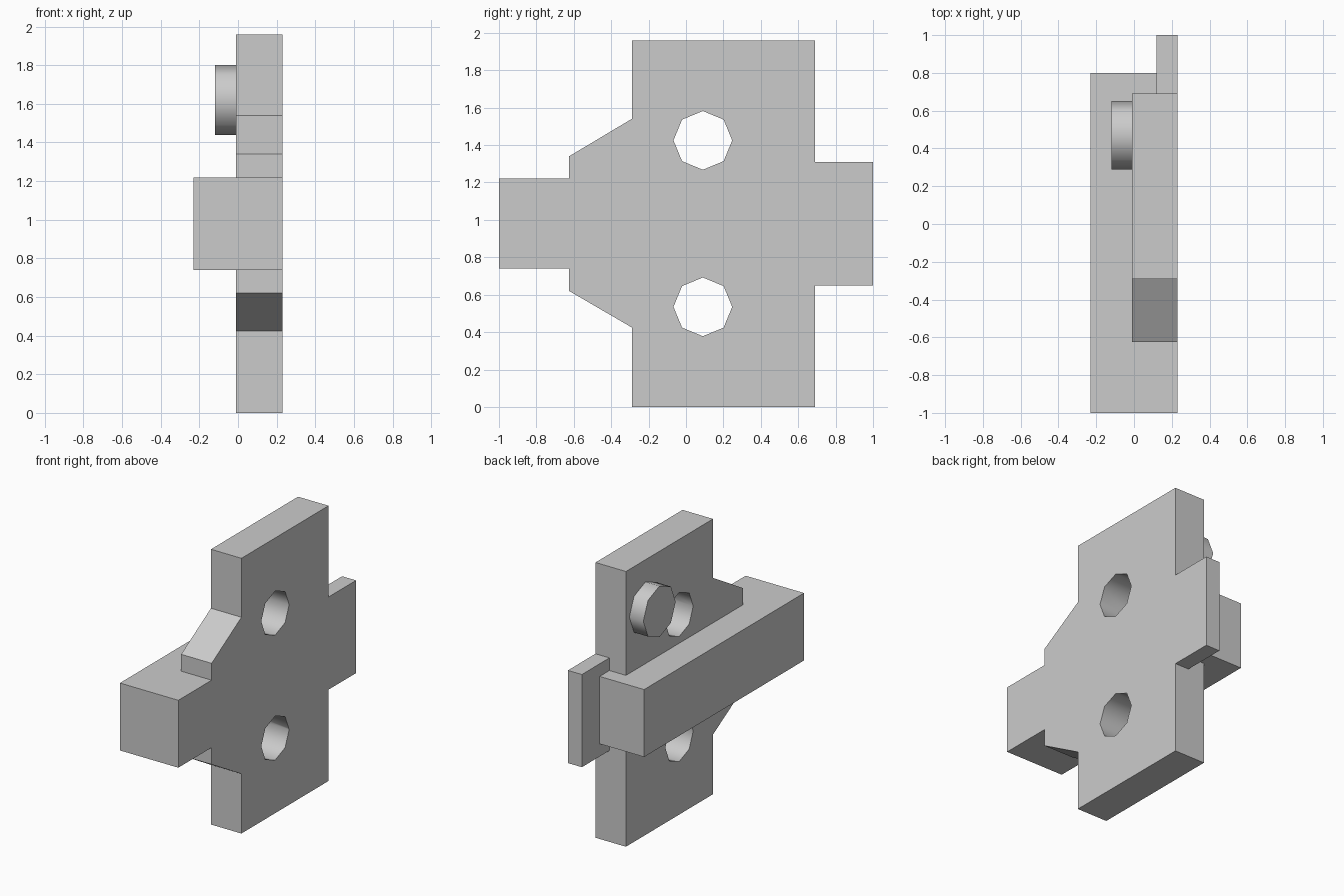
import bpy, bmesh, math

if "Cube" in bpy.data.objects:
    bpy.data.objects.remove(bpy.data.objects["Cube"])


def prism(name, points, offset):
    """Closed flat polygon extruded along an offset vector."""
    bm = bmesh.new()
    face = bm.faces.new([bm.verts.new(p) for p in points])
    ext = bmesh.ops.extrude_face_region(bm, geom=[face], use_keep_orig=True)
    verts = [g for g in ext["geom"] if isinstance(g, bmesh.types.BMVert)]
    bmesh.ops.translate(bm, verts=verts, vec=offset)
    bmesh.ops.recalc_face_normals(bm, faces=bm.faces)
    mesh = bpy.data.meshes.new(name)
    bm.to_mesh(mesh)
    bm.free()
    obj = bpy.data.objects.new(name, mesh)
    bpy.context.collection.objects.link(obj)
    return obj


def octagon(name, y, z, r, x0, x1):
    """Eight-sided cylinder along x."""
    pts = [(x0, y + r * math.cos(i * math.pi / 4), z + r * math.sin(i * math.pi / 4))
           for i in range(8)]
    return prism(name, pts, (x1 - x0, 0, 0))


def combine(target, tool, operation):
    mod = target.modifiers.new(operation, 'BOOLEAN')
    mod.operation, mod.solver, mod.object = operation, 'EXACT', tool
    bpy.context.view_layer.objects.active = target
    bpy.ops.object.modifier_apply(modifier=mod.name)
    bpy.data.objects.remove(tool)


def smooth(obj):
    bpy.ops.object.select_all(action='DESELECT')
    obj.select_set(True)
    bpy.context.view_layer.objects.active = obj
    bpy.ops.object.shade_smooth_by_angle(angle=math.radians(50))


# Upright plate with the sloped shoulder on its front edge
profile = [(-0.29, 0), (0.69, 0), (0.69, 1.96), (-0.29, 1.96), (-0.29, 1.54),
           (-0.625, 1.34), (-0.625, 0.62), (-0.29, 0.425)]
plate = prism("bracket_plate", [(-0.01, y, z) for y, z in profile], (0.24, 0, 0))

# Horizontal bar: full width in front, runs behind the plate to the rear
outline = [(-0.23, -1), (0.23, -1), (0.23, -0.5), (0.12, -0.5), (0.12, 0.8), (-0.23, 0.8)]
bar = prism("cross_bar", [(x, y, 0.74) for x, y in outline], (0, 0, 0.48))
combine(plate, bar, 'UNION')

# Thin rear tab
tab = prism("rear_tab", [(0.12, 0.6, 0.65), (0.12, 1, 0.65), (0.12, 1, 1.31), (0.12, 0.6, 1.31)],
            (0.11, 0, 0))
combine(plate, tab, 'UNION')

# Two through holes
for z in (1.425, 0.535):
    combine(plate, octagon("hole_cutter", 0.09, z, 0.157, -0.2, 0.4), 'DIFFERENCE')
smooth(plate)

# Round boss on the back side
smooth(octagon("round_boss", 0.47, 1.62, 0.182, -0.12, -0.01))
